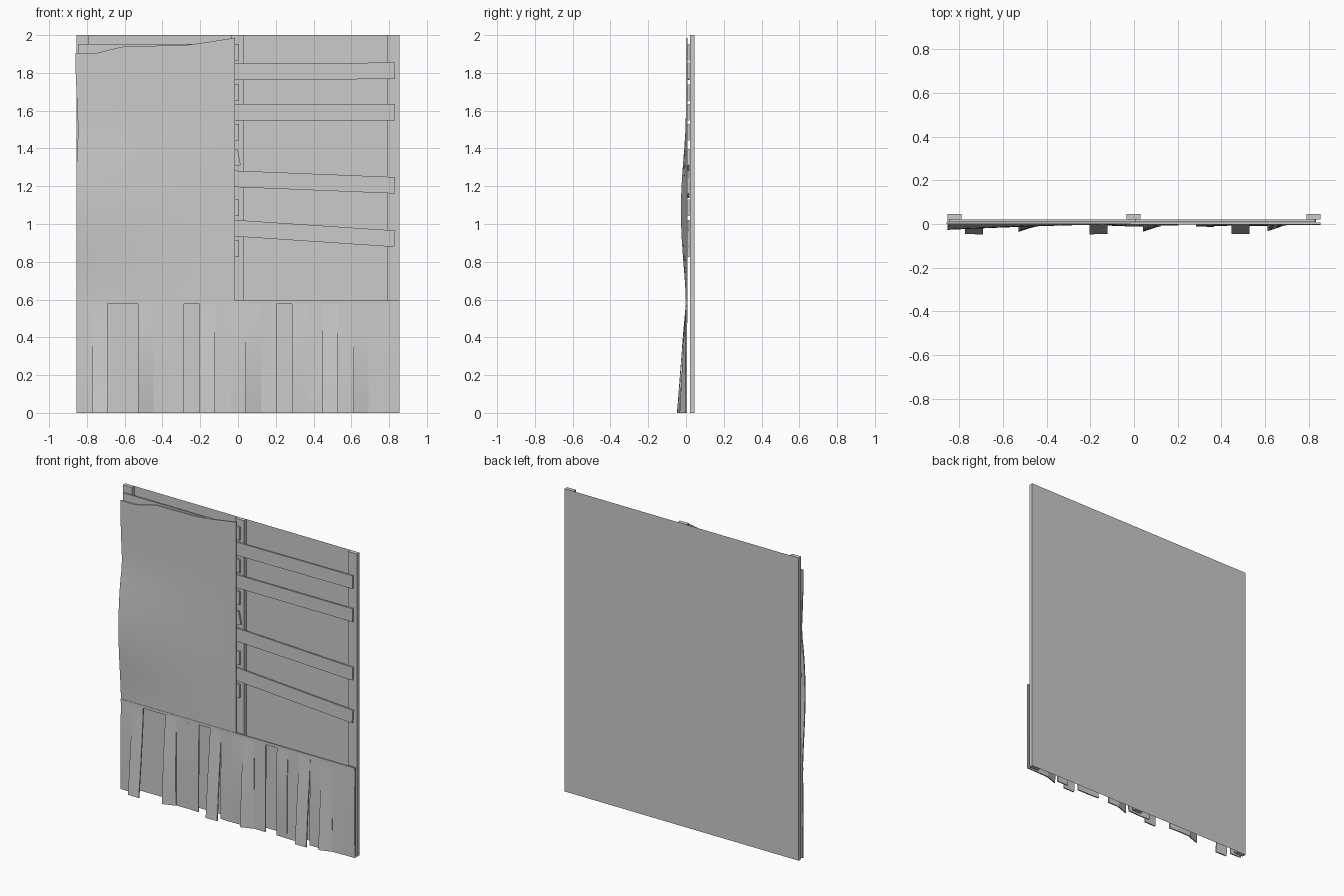
import bpy, bmesh, math, random

if "Cube" in bpy.data.objects:
    bpy.data.objects.remove(bpy.data.objects["Cube"])

random.seed(4)
W = 0.855  # half width of the wall


def finish(name, bm, smooth=False):
    me = bpy.data.meshes.new(name)
    bm.to_mesh(me)
    bm.free()
    ob = bpy.data.objects.new(name, me)
    bpy.context.collection.objects.link(ob)
    if smooth:
        bpy.ops.object.select_all(action='DESELECT')
        ob.select_set(True)
        bpy.context.view_layer.objects.active = ob
        bpy.ops.object.shade_smooth_by_angle(angle=math.radians(30))
    return ob


def slab(name, nu, nv, shape, thick, smooth=False):
    """Grid sheet following shape(u, v), thickened towards +y."""
    bm = bmesh.new()
    g = [[bm.verts.new(shape(i / nu, j / nv)) for j in range(nv + 1)] for i in range(nu + 1)]
    for i in range(nu):
        for j in range(nv):
            bm.faces.new((g[i][j], g[i + 1][j], g[i + 1][j + 1], g[i][j + 1]))
    if thick:
        ext = bmesh.ops.extrude_face_region(bm, geom=bm.faces[:], use_keep_orig=True)
        for v in ext['geom']:
            if isinstance(v, bmesh.types.BMVert):
                v.co.y += thick
        bmesh.ops.recalc_face_normals(bm, faces=bm.faces[:])
    return finish(name, bm, smooth)


def box(name, x0, x1, y0, y1, z0, z1):
    return slab(name, 1, 1, lambda u, v: (x0 + (x1 - x0) * u, y0, z0 + (z1 - z0) * v), y1 - y0)


def lerp_points(pts, x):
    for (x0, z0), (x1, z1) in zip(pts, pts[1:]):
        if x <= x1:
            return z0 + (z1 - z0) * (x - x0) / (x1 - x0)
    return pts[-1][1]


# Rear sheet and upright studs
slab("back_sheet", 1, 1, lambda u, v: (-W + 2 * W * u, 0.046, 2 * v), 0)
for x0, x1 in ((-W, -0.79), (-0.035, 0.03), (0.79, W)):
    box("stud", x0, x1, 0.02, 0.046, 0, 2)


# Horizontal laths, some of them sagging
def lath(x0, z0, x1, z1, width=0.087):
    a = math.atan2(z1 - z0, x1 - x0)

    def shape(u, v):
        o = (v - 0.5) * width
        return (x0 + (x1 - x0) * u - math.sin(a) * o, 0.009, z0 + (z1 - z0) * u + math.cos(a) * o)
    slab("lath", 1, 1, shape, 0.0105)


for z0, z1 in ((1.91, 1.91), (1.695, 1.695), (1.485, 1.485), (1.18, 1.355), (1.087, 1.087), (0.87, 0.87)):
    lath(-0.845, z0, 0.006, z1)
for z0, z1 in ((1.806, 1.811), (1.592, 1.592), (1.239, 1.205), (0.978, 0.922)):
    lath(-0.018, z0, 0.83, z1)

# Upper left plaster board: torn top edge, left side bulging forward
top_edge = [(-0.86, 1.905), (-0.75, 1.905), (-0.6, 1.942), (-0.3, 1.945), (-0.18, 1.96), (-0.015, 1.986)]


def board(u, v):
    x = -W + (W - 0.015) * u
    z = 0.592 + (lerp_points(top_edge, x) - 0.592) * v
    b = 0.0
    if z < 1.55:
        b = math.sin(math.pi * (z - 0.592) / 0.958) ** 1.5
    y = -0.001 - 0.026 * b * (1 - u) ** 1.5
    if u == 0:
        x += 0.008 * math.exp(-((z - 1.5) / 0.12) ** 2) - 0.004 * (z > 1.75)
    return (x, y, z)


slab("plaster_board", 16, 20, board, 0.008, True)

# Wainscot: top rail and vertical slats curling away at the foot
box("wainscot_rail", -W, W, -0.003, 0.007, 0.576, 0.595)
n = 21
pitch = 2 * W / n
missing = {2, 3, 7, 13}
curled = {1: 0.044, 8: 0.044, 16: 0.044}
twisted = {4: 0.028, 11: 0.028, 18: 0.028}
for k in range(n):
    if k in missing:
        continue
    foot = curled.get(k, random.uniform(0.0, 0.008))
    twist = twisted.get(k, random.uniform(-0.004, 0.004))
    bow = random.uniform(0.0, 0.01)

    def slat(u, v, k=k, foot=foot, twist=twist, bow=bow):
        d = 1 - v
        y = -0.001 - foot * d ** 1.6 - bow * math.sin(math.pi * v) - max(0, twist * (1 - u), -twist * u) * d
        return (-W + pitch * (k + u), y, 0.576 * v)
    slab("wainscot_slat", 2, 8, slat, 0.008, True)
